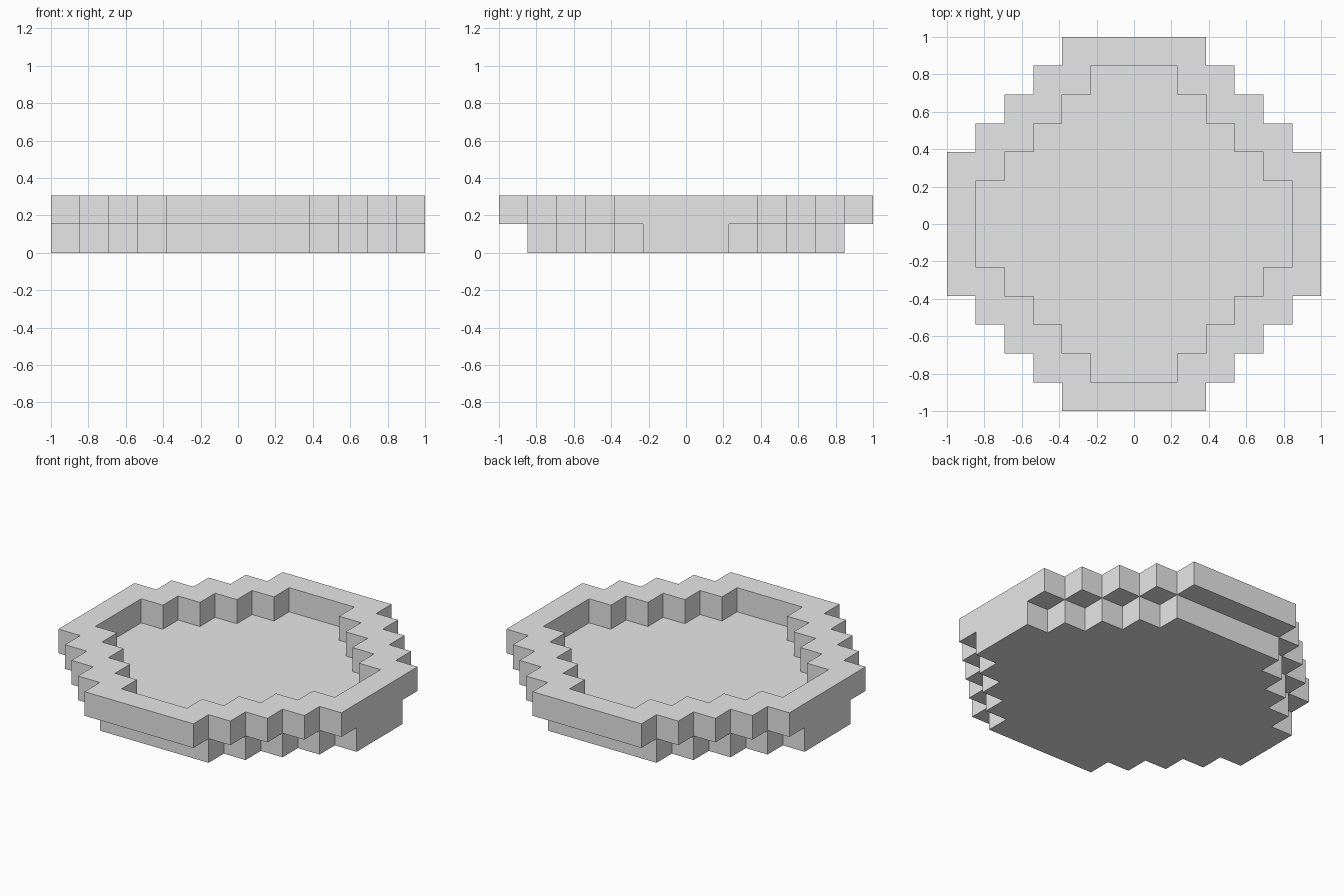
import bpy
import bmesh
from mathutils import Vector

cube = bpy.data.objects.get("Cube")
if cube:
    bpy.data.objects.remove(cube, do_unlink=True)

N = 13                 # blocks across the longest side
S = 2 / N              # block size
HALF = N // 2

# Plain grey material
grey = bpy.data.materials.new("plain_grey")
grey.use_nodes = True
colour = (0.8, 0.8, 0.8, 1)
grey.diffuse_color = colour
grey.node_tree.nodes["Principled BSDF"].inputs["Base Color"].default_value = colour


def in_step(x, y, reach_x, reach_y, diagonal):
    """True inside a stepped round outline, in block counts from the middle."""
    return abs(x) <= reach_x and abs(y) <= reach_y and abs(x) + abs(y) <= diagonal


def filled(x, y, z):
    if z == 0:                                       # solid base
        return in_step(x, y, HALF, HALF - 1, 7)
    if z == 1:                                       # hollow rim
        return in_step(x, y, HALF, HALF, 8) and not in_step(x, y, HALF - 1, HALF - 1, 6)
    return False


def add_side(bm, centre, axis):
    """Add one square block side facing along axis."""
    u = Vector((axis.y, axis.z, axis.x))
    v = axis.cross(u)
    middle = centre + axis / 2
    corners = [middle + (u * a + v * b) / 2 for a, b in ((-1, -1), (1, -1), (1, 1), (-1, 1))]
    bm.faces.new([bm.verts.new(c * S) for c in corners])


# Basin: outer skin of the stacked blocks, merged into large flat faces
bm = bmesh.new()
directions = [Vector([sign if i == k else 0 for i in range(3)]) for k in range(3) for sign in (-1, 1)]
span = range(-HALF, HALF + 1)
for x in span:
    for y in span:
        for z in range(2):
            if not filled(x, y, z):
                continue
            for d in directions:
                if not filled(x + int(d.x), y + int(d.y), z + int(d.z)):
                    add_side(bm, Vector((x, y, z + 0.5)), d)
bmesh.ops.remove_doubles(bm, verts=bm.verts, dist=S / 100)
bmesh.ops.dissolve_limit(bm, angle_limit=0.02, verts=bm.verts, edges=bm.edges)

mesh = bpy.data.meshes.new("stepped_basin")
bm.to_mesh(mesh)
bm.free()
mesh.materials.append(grey)
bpy.context.collection.objects.link(bpy.data.objects.new("stepped_basin", mesh))
